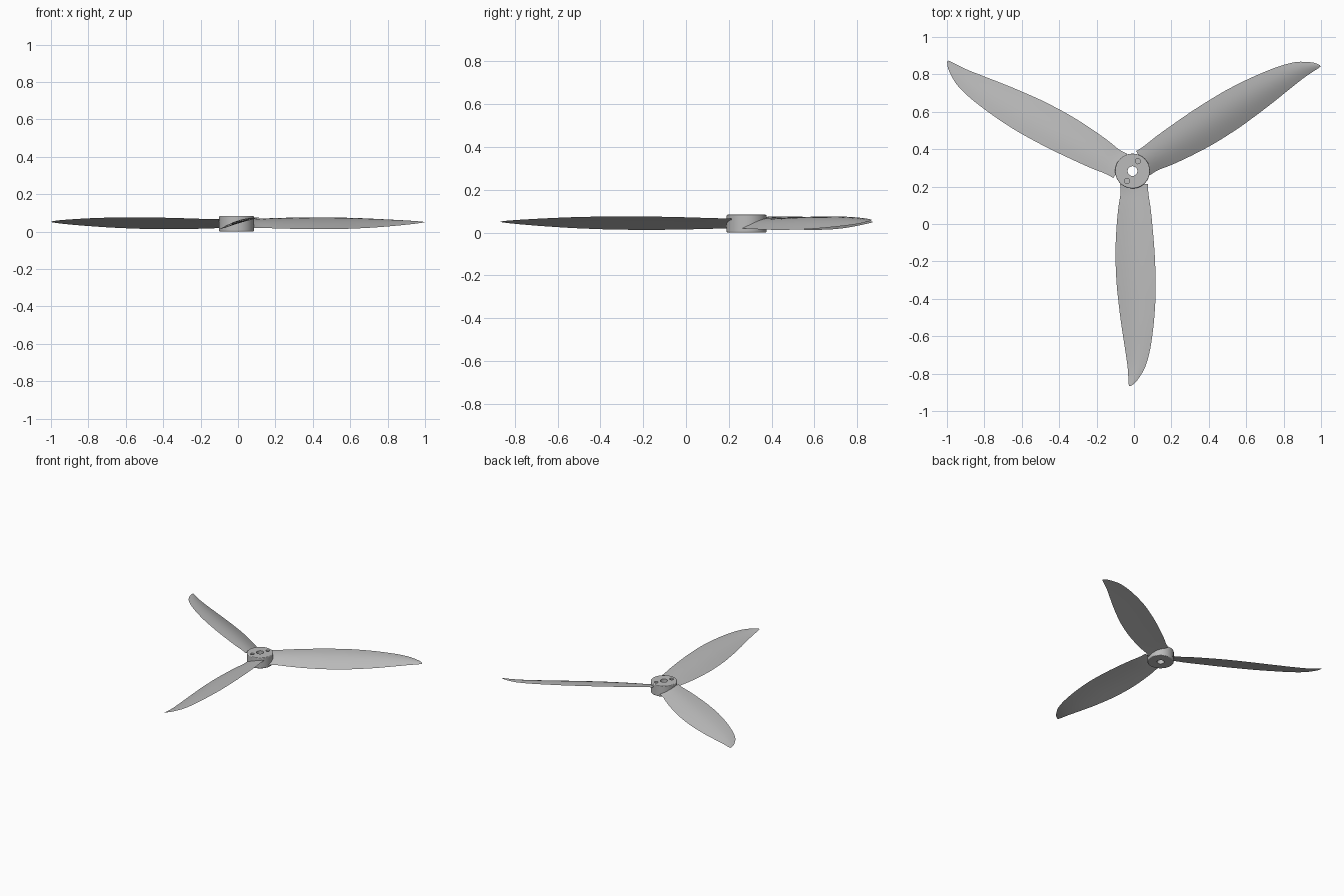
import bpy, bmesh, math
from mathutils import Matrix, Vector

cube = bpy.data.objects.get("Cube")
if cube:
    bpy.data.objects.remove(cube, do_unlink=True)

HUB = Vector((-0.008, 0.283, 0))
HUB_R, HUB_H = 0.093, 0.084

grey = bpy.data.materials.new("light grey plastic")
grey.use_nodes = True
color = (0.5, 0.5, 0.5, 1)
grey.diffuse_color = color
grey.node_tree.nodes["Principled BSDF"].inputs["Base Color"].default_value = color


def cylinder(name, radius, z0, z1, offset=(0, 0), sides=64):
    bpy.ops.mesh.primitive_cylinder_add(
        vertices=sides, radius=radius, depth=z1 - z0,
        location=HUB + Vector((*offset, (z0 + z1) / 2)))
    ob = bpy.context.object
    ob.name = name
    ob.data.materials.append(grey)
    return ob


def smooth(ob, degrees):
    bpy.ops.object.select_all(action="DESELECT")
    ob.select_set(True)
    bpy.context.view_layer.objects.active = ob
    bpy.ops.object.shade_smooth_by_angle(angle=math.radians(degrees))


# Hub with a through bore and two blind pin holes
hub = cylinder("hub", HUB_R, 0, HUB_H)
bevel = hub.modifiers.new("rounded rim", "BEVEL")
bevel.width = 0.005
bevel.segments = 3
cutters = [cylinder("bore_cutter", 0.026, -0.1, 0.2, sides=40)]
for s in (1, -1):
    cutters.append(cylinder("pin_hole_cutter", 0.014, 0.055, 0.2,
                            (0.029 * s, 0.053 * s), 32))
for cutter in cutters:
    cutter.hide_render = True
    cutter.hide_set(True)
    cut = hub.modifiers.new("hole", "BOOLEAN")
    cut.operation = "DIFFERENCE"
    cut.object = cutter
smooth(hub, 35)

# Blade stations: radius, low edge, high edge, half rise between the edges
STATIONS = [
    (0.07, -0.066, 0.083, 0.024),
    (0.12, -0.064, 0.085, 0.024),
    (0.20, -0.076, 0.097, 0.026),
    (0.31, -0.086, 0.108, 0.029),
    (0.45, -0.091, 0.119, 0.031),
    (0.60, -0.085, 0.124, 0.031),
    (0.70, -0.075, 0.122, 0.029),
    (0.82, -0.060, 0.113, 0.025),
    (0.95, -0.040, 0.095, 0.018),
    (1.04, -0.027, 0.071, 0.012),
    (1.09, -0.023, 0.045, 0.008),
    (1.13, -0.021, 0.016, 0.004),
    (1.15, -0.019, -0.010, 0.001),
]


def resample(points, steps):
    """Catmull-Rom curve through the stations."""
    p = [Vector(q) for q in points]
    p = [2 * p[0] - p[1]] + p + [2 * p[-1] - p[-2]]
    out = []
    for a, b, c, d in zip(p, p[1:], p[2:], p[3:]):
        for i in range(steps):
            t = i / steps
            out.append(b + (c - a) * t / 2 + (2 * a - 5 * b + 4 * c - d) * t * t / 2
                       + (3 * b - a - 3 * c + d) * t ** 3 / 2)
    return out + [p[-2]]


def blade_mesh():
    bm = bmesh.new()
    n = 12
    rings = []
    for r, low, high, rise in resample(STATIONS, 4):
        chord = high - low
        mid = 0.043 + 0.006 * r * r

        def point(t, side):
            bow = math.sin(math.pi * t)
            z = mid + rise * (2 * t - 1) + chord * bow * (0.045 + side * 0.035)
            return bm.verts.new((r, low + chord * t, z))
        top = [point(i / n, 1) for i in range(n + 1)]
        under = [point(i / n, -1) for i in range(n - 1, 0, -1)]
        rings.append(top + under)
    for a, b in zip(rings, rings[1:]):
        for i in range(len(a)):
            j = (i + 1) % len(a)
            bm.faces.new((a[i], a[j], b[j], b[i]))
    bm.faces.new(rings[0])
    bm.faces.new(rings[-1])
    bmesh.ops.recalc_face_normals(bm, faces=bm.faces)
    mesh = bpy.data.meshes.new("blade")
    bm.to_mesh(mesh)
    bm.free()
    mesh.materials.append(grey)
    return mesh


# Three equal blades around the hub
for name, degrees in (("front_blade", 270), ("left_blade", 30), ("right_blade", 150)):
    blade = bpy.data.objects.new(name, blade_mesh())
    bpy.context.collection.objects.link(blade)
    blade.matrix_world = (Matrix.Translation(HUB)
                          @ Matrix.Rotation(math.radians(degrees), 4, "Z"))
    smooth(blade, 35)
